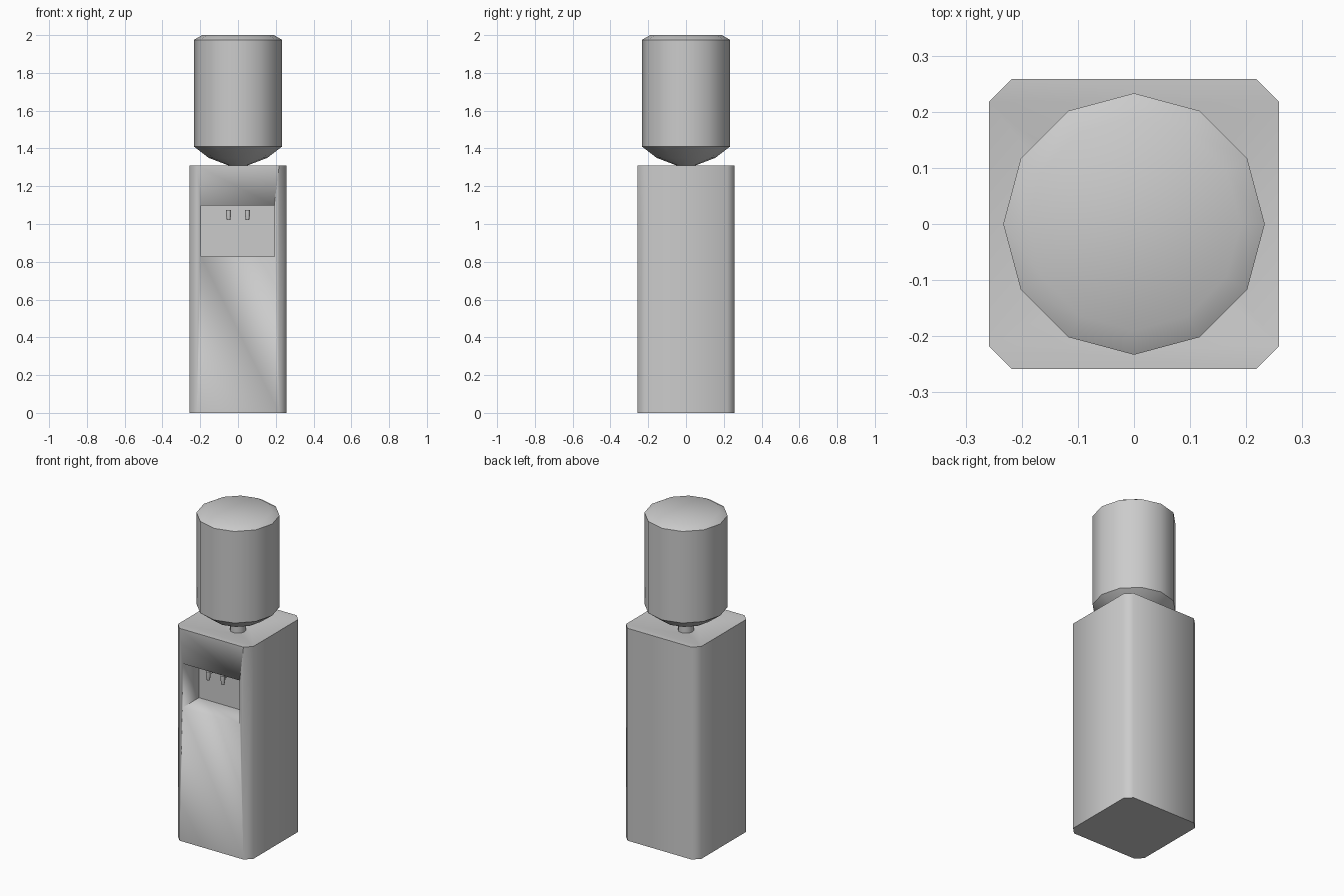
import bpy, bmesh, math
from mathutils import Matrix

if "Cube" in bpy.data.objects:
    bpy.data.objects.remove(bpy.data.objects["Cube"])


def finish(name, bm, angle=50):
    bmesh.ops.recalc_face_normals(bm, faces=bm.faces)
    me = bpy.data.meshes.new(name)
    bm.to_mesh(me)
    bm.free()
    me.shade_smooth()
    me.set_sharp_from_angle(angle=math.radians(angle))
    ob = bpy.data.objects.new(name, me)
    bpy.context.collection.objects.link(ob)
    return ob


def lathe(name, profile, sides):
    # profile: (radius, z) from bottom to top, capped at both ends
    bm = bmesh.new()
    rings = [[bm.verts.new((r * math.cos(2 * math.pi * i / sides),
                            r * math.sin(2 * math.pi * i / sides), z))
              for i in range(sides)] for r, z in profile]
    for lo, hi in zip(rings, rings[1:]):
        for i in range(sides):
            j = (i + 1) % sides
            bm.faces.new((lo[i], lo[j], hi[j], hi[i]))
    bm.faces.new(rings[0])
    bm.faces.new(rings[-1])
    return finish(name, bm)


# cabinet: chamfered column with a shallow funnel in its top
W, C, H = 0.258, 0.218, 1.31
outline = [(W, -C), (W, C), (C, W), (-C, W), (-W, C), (-W, -C), (-C, -W), (C, -W)]
bm = bmesh.new()
bottom = [bm.verts.new((x, y, 0)) for x, y in outline]
top = [bm.verts.new((x, y, H)) for x, y in outline]
for i in range(8):
    j = (i + 1) % 8
    bm.faces.new((bottom[i], bottom[j], top[j], top[i]))
bm.faces.new(bottom)
bm.faces.new(top[1:5])
bm.faces.new((top[5], top[6], top[7], top[0]))
rim = [top[i] for i in (0, 1, 4, 5)]
well = [bm.verts.new((v.co.x * 0.2, v.co.y * 0.2, H - 0.05)) for v in rim]
for i in range(4):
    j = (i + 1) % 4
    bm.faces.new((rim[i], rim[j], well[j], well[i]))
bm.faces.new(well)
cabinet = finish("cabinet", bm)

# dispensing niche cut into the front
bm = bmesh.new()
bmesh.ops.create_cube(bm, size=1, matrix=Matrix.Translation((-0.002, -0.21, 0.9625))
                      @ Matrix.Diagonal((0.388, 0.22, 0.27, 1)))
cutter = finish("niche_cutter", bm)
cutter.hide_render = True
cutter.hide_viewport = True
cut = cabinet.modifiers.new("niche", 'BOOLEAN')
cut.operation = 'DIFFERENCE'
cut.solver = 'EXACT'
cut.object = cutter

# twin taps: tapered spout with a stem to the niche wall
for side, x in (("left", -0.05), ("right", 0.05)):
    spout = lathe(side + "_tap", [(0.009, 1.02), (0.013, 1.045), (0.013, 1.075)], 8)
    spout.location = (x, -0.218, 0)
    stem = lathe(side + "_tap_stem", [(0.009, 0), (0.009, 0.115)], 8)
    stem.rotation_euler.x = -math.pi / 2
    stem.location = (x, -0.215, 1.06)

# upturned twelve-sided water bottle
lathe("bottle", [(0.045, 1.255), (0.045, 1.308), (0.155, 1.35), (0.233, 1.41),
                 (0.233, 1.975), (0.19, 2.0)], 12)
